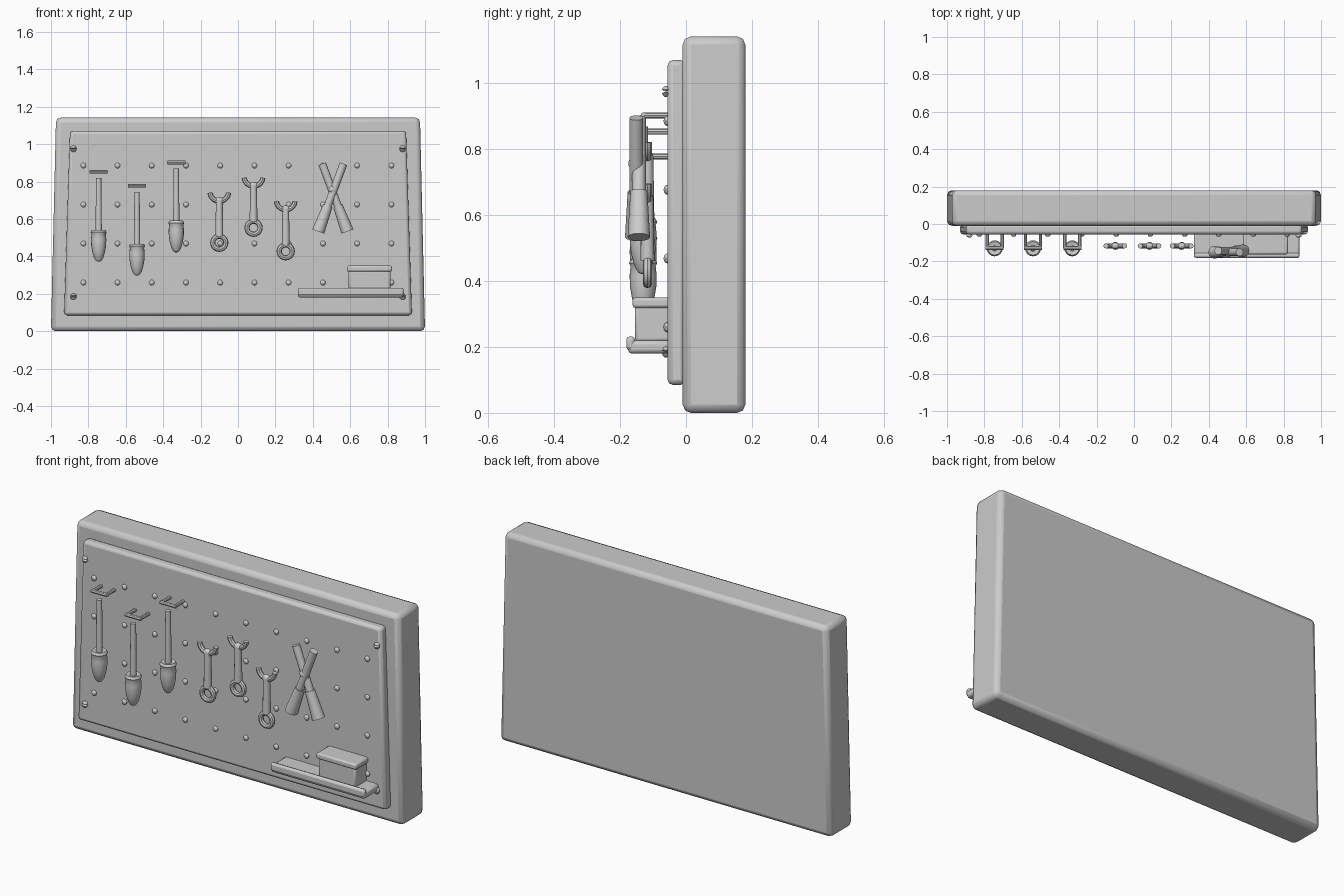
import bpy, bmesh
from math import radians, cos, sin, pi
from mathutils import Vector, Matrix

if "Cube" in bpy.data.objects:
    bpy.data.objects.remove(bpy.data.objects["Cube"])

grey = bpy.data.materials.new("plain_grey")
grey.use_nodes = True
grey.diffuse_color = (0.6, 0.6, 0.6, 1)
grey.node_tree.nodes["Principled BSDF"].inputs["Base Color"].default_value = (0.6, 0.6, 0.6, 1)


def finish(bm, name, bevel=0, segments=2):
    bmesh.ops.recalc_face_normals(bm, faces=bm.faces)
    mesh = bpy.data.meshes.new(name)
    bm.to_mesh(mesh)
    bm.free()
    obj = bpy.data.objects.new(name, mesh)
    bpy.context.collection.objects.link(obj)
    mesh.materials.append(grey)
    if bevel:
        mod = obj.modifiers.new("Bevel", 'BEVEL')
        mod.width, mod.segments = bevel, segments
    bpy.ops.object.select_all(action='DESELECT')
    obj.select_set(True)
    bpy.context.view_layer.objects.active = obj
    bpy.ops.object.shade_smooth_by_angle(angle=radians(35))
    return obj


def slab(name, x, y, z, bevel, top_scale=1):
    """Box from (min, max) ranges, optionally narrower at the top."""
    bm = bmesh.new()
    bmesh.ops.create_cube(bm, size=1)
    for v in bm.verts:
        wide = top_scale if v.co.z > 0 else 1
        lo, hi = Vector((x[0], y[0], z[0])), Vector((x[1], y[1], z[1]))
        p = [a + (b - a) * (c + 0.5) for a, b, c in zip(lo, hi, v.co)]
        v.co = (p[0] * wide, p[1], p[2])
    return finish(bm, name, bevel)


def rod(bm, a, b, r1, r2=None, sides=12):
    a, b = Vector(a), Vector(b)
    turn = (b - a).to_track_quat('Z', 'Y').to_matrix().to_4x4()
    bmesh.ops.create_cone(bm, cap_ends=True, segments=sides, radius1=r1, radius2=r2 or r1,
                          depth=(b - a).length, matrix=Matrix.Translation((a + b) / 2) @ turn)


def ball(bm, center, radii, sides=12, rings=8):
    return bmesh.ops.create_uvsphere(
        bm, u_segments=sides, v_segments=rings, radius=1,
        matrix=Matrix.Translation(center) @ Matrix.Diagonal((*radii, 1)))["verts"]


def arc_tube(bm, center, major, minor, start, end, steps, sides=8):
    """Round tube along an arc in the xz plane; a full turn closes up."""
    closed = end - start >= 360
    rings = []
    for i in range(steps if closed else steps + 1):
        t = radians(start + (end - start) * i / steps)
        ring = []
        for j in range(sides):
            a = 2 * pi * j / sides
            r = major + minor * cos(a)
            ring.append(bm.verts.new(Vector(center) + Vector((r * cos(t), minor * sin(a), r * sin(t)))))
        rings.append(ring)
    pairs = list(zip(rings, rings[1:])) + ([(rings[-1], rings[0])] if closed else [])
    for p, q in pairs:
        for j in range(sides):
            k = (j + 1) % sides
            bm.faces.new((p[j], p[k], q[k], q[j]))
    if not closed:
        bm.faces.new(rings[0])
        bm.faces.new(rings[-1])


def lathe(bm, center, profile, sides=16):
    """Spin (radius, height) points round a vertical axis."""
    c = Vector(center)
    rings = [[bm.verts.new(c + Vector((r * cos(2 * pi * i / sides), r * sin(2 * pi * i / sides), h)))
              for i in range(sides)] for r, h in profile]
    for p, q in zip(rings, rings[1:]):
        for i in range(sides):
            k = (i + 1) % sides
            bm.faces.new((p[i], p[k], q[k], q[i]))
    bm.faces.new(rings[0])
    bm.faces.new(rings[-1])


# Backing block and raised board, both slightly tapered
slab("backing_block", (-1, 1), (-0.01, 0.18), (0, 1.142), 0.025, 0.973)
slab("board", (-0.93, 0.93), (-0.056, 0), (0.085, 1.07), 0.016, 0.966)

# Grid of small pegs
bm = bmesh.new()
for col in range(10):
    for row in range(4):
        ball(bm, (-0.827 + 0.183 * col, -0.057, 0.26 + 0.2085 * row), (0.015, 0.011, 0.015), 10, 6)
finish(bm, "pegs")

# Slotted corner screws
bm = bmesh.new()
for x in (-0.88, 0.88):
    for z in (0.185, 0.975):
        for v in ball(bm, (x, -0.061, z), (0.017, 0.012, 0.017), 12, 10):
            if abs(v.co.z - z) < 0.001:
                v.co.y = -0.061
finish(bm, "corner_screws")

# Screwdrivers hanging under U-shaped hooks
handle = [(0.02, 0), (0.036, 0.004), (0.043, -0.008), (0.038, -0.018), (0.041, -0.045), (0.04, -0.08),
          (0.034, -0.115), (0.025, -0.145), (0.014, -0.162), (0.004, -0.166)]
for n, (x, z) in enumerate([(-0.745, 0.853), (-0.54, 0.778), (-0.33, 0.902)], 1):
    bm = bmesh.new()
    for side in (-1, 1):
        rod(bm, (x + side * 0.04, -0.04, z), (x + side * 0.04, -0.128, z), 0.009, sides=8)
    rod(bm, (x - 0.048, -0.128, z), (x + 0.048, -0.128, z), 0.01, sides=8)
    finish(bm, f"hook_{n}")
    bm = bmesh.new()
    rod(bm, (x, -0.13, z - 0.325), (x, -0.13, z - 0.033), 0.017, 0.014)
    lathe(bm, (x, -0.13, z - 0.315), handle)
    finish(bm, f"screwdriver_{n}")

# Wrenches: ring, stem and open jaw
for n, (x, z) in enumerate([(-0.1, 0.473), (0.083, 0.553), (0.255, 0.427)], 1):
    bm = bmesh.new()
    y = -0.117
    arc_tube(bm, (x, y, z), 0.035, 0.014, 0, 360, 20)
    rod(bm, (x, y, z + 0.035), (x, y, z + 0.225), 0.021, 0.018)
    ball(bm, (x, y, z + 0.225), (0.025, 0.018, 0.02))
    arc_tube(bm, (x, y, z + 0.272), 0.05, 0.014, 185, 355, 10)
    finish(bm, f"wrench_{n}")

# Crossed pliers with thick grips
bm = bmesh.new()
y = -0.147
for side in (-1, 1):
    tip = Vector((0.507 - side * 0.057, y + side * 0.004, 0.895))
    end = Vector((0.507 + side * 0.078, y + side * 0.004, 0.533))
    rod(bm, tip, tip.lerp(end, 0.7), 0.021)
    rod(bm, tip.lerp(end, 0.62), end, 0.026, 0.034)
ball(bm, (0.505, y - 0.012, 0.757), (0.02, 0.016, 0.02))
finish(bm, "pliers")

# Tray with a front lip, carrying a lidded box
slab("tray", (0.32, 0.885), (-0.176, -0.04), (0.18, 0.22), 0.012)
slab("tray_lip", (0.32, 0.885), (-0.181, -0.155), (0.19, 0.232), 0.01)
slab("box", (0.592, 0.815), (-0.155, -0.04), (0.215, 0.325), 0.01)
slab("box_lid", (0.583, 0.823), (-0.162, -0.04), (0.318, 0.35), 0.009)
